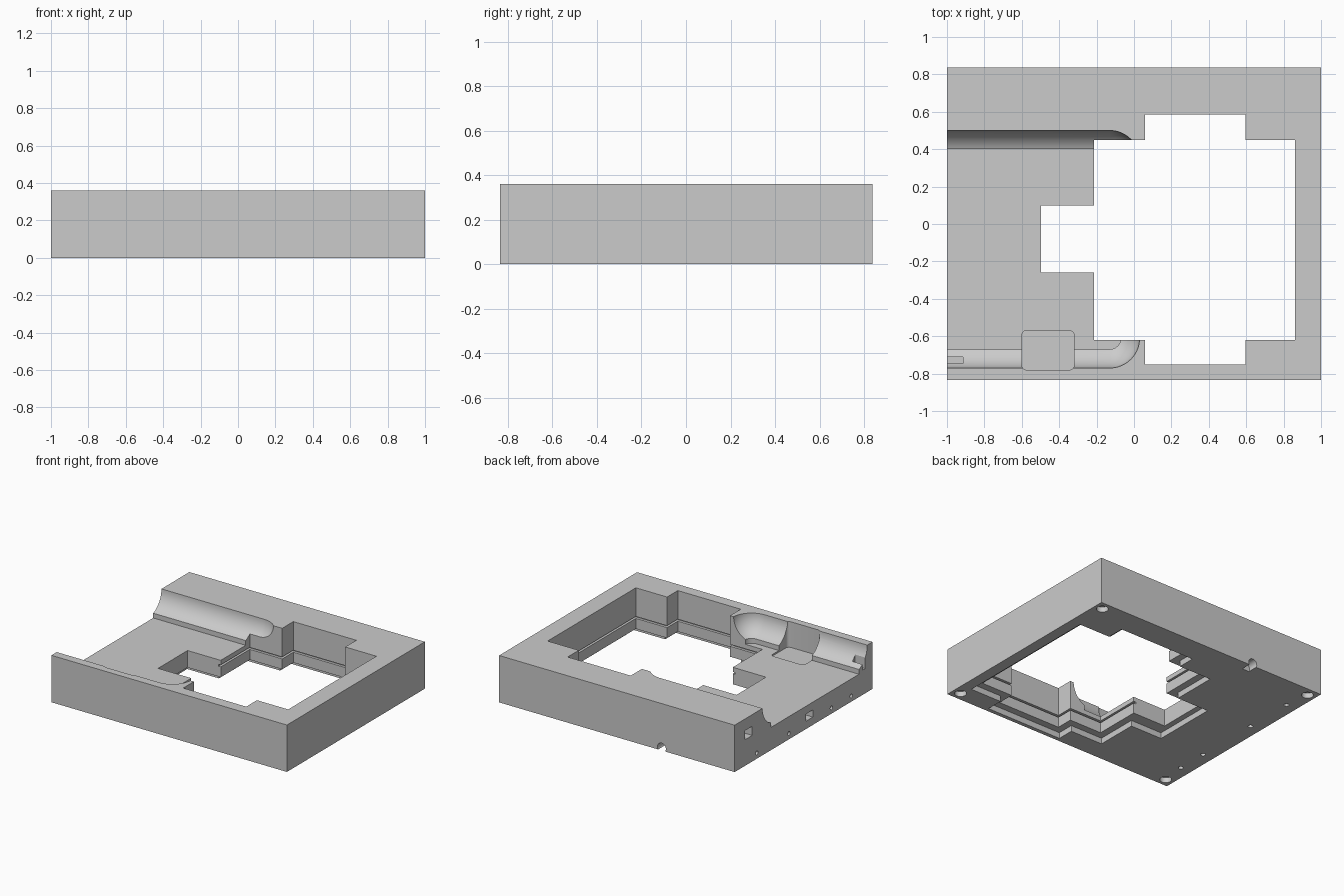
import bpy, bmesh, math
from mathutils import Matrix, Vector

cube = bpy.data.objects.get("Cube")
if cube:
    bpy.data.objects.remove(cube, do_unlink=True)

grey = bpy.data.materials.new("plain_grey")
grey.use_nodes = True
grey.diffuse_color = (0.6, 0.6, 0.6, 1)
grey.node_tree.nodes["Principled BSDF"].inputs["Base Color"].default_value = (0.6, 0.6, 0.6, 1)


def to_object(name, bm):
    bmesh.ops.recalc_face_normals(bm, faces=bm.faces)
    mesh = bpy.data.meshes.new(name)
    bm.to_mesh(mesh)
    bm.free()
    mesh.materials.append(grey)
    obj = bpy.data.objects.new(name, mesh)
    bpy.context.collection.objects.link(obj)
    return obj


def box(name, x, y, z, corner=0):
    """Box from (low, high) ranges, with optional rounded upright edges."""
    bm = bmesh.new()
    bmesh.ops.create_cube(bm, size=1)
    for v in bm.verts:
        v.co = [lo + (c + 0.5) * (hi - lo) for c, (lo, hi) in zip(v.co, (x, y, z))]
    if corner:
        edges = [e for e in bm.edges if abs(e.verts[0].co.z - e.verts[1].co.z) > 0.01]
        bmesh.ops.bevel(bm, geom=edges, offset=corner, segments=5, affect='EDGES', profile=0.5)
    return to_object(name, bm)


def rod(name, centre, radius, length, axis='Z', sides=24):
    bm = bmesh.new()
    turn = {'Z': Matrix(), 'X': Matrix.Rotation(math.pi / 2, 4, 'Y'),
            'Y': Matrix.Rotation(math.pi / 2, 4, 'X')}[axis]
    bmesh.ops.create_cone(bm, cap_ends=True, segments=sides, radius1=radius, radius2=radius,
                          depth=length, matrix=Matrix.Translation(centre) @ turn)
    return to_object(name, bm)


def round_channel(name, y):
    """Round-ended bar along x, turned from half an outline."""
    bm = bmesh.new()
    r, end, steps = 0.16, -0.13, 16
    path = [(-1.1, 0), (-1.1, r)]
    path += [(end + r * math.sin(a), r * math.cos(a))
             for a in (i * math.pi / 2 / steps for i in range(steps + 1))]
    verts = [bm.verts.new((px, y + py, 0.36)) for px, py in path]
    edges = [bm.edges.new(pair) for pair in zip(verts, verts[1:])]
    bmesh.ops.spin(bm, geom=verts + edges, cent=(0, y, 0.36), axis=(1, 0, 0),
                   angle=math.tau, steps=64, use_duplicate=False)
    bmesh.ops.remove_doubles(bm, verts=bm.verts, dist=0.0005)
    return to_object(name, bm)


def cut(body, cutter):
    cutter.hide_render = True
    mod = body.modifiers.new(cutter.name, 'BOOLEAN')
    mod.operation = 'DIFFERENCE'
    mod.solver = 'EXACT'
    mod.object = cutter
    bpy.context.view_layer.objects.active = body
    bpy.ops.object.modifier_apply(modifier=mod.name)
    bpy.data.objects.remove(cutter, do_unlink=True)


def grown(span, margin):
    return (span[0] - margin, span[1] + margin)


# Solid block
body = box("housing_block", (-1, 1), (-0.835, 0.838), (0, 0.36))

# Low shelf with a rounded channel along both sides
cut(body, box("shelf", (-1.1, -0.13), (-0.67, 0.40), (0.175, 0.5)))
for side, y in (("front", -0.61), ("back", 0.34)):
    cut(body, round_channel(side + "_channel", y))
cut(body, rod("channel_core", (-0.13, -0.61, 0.34), 0.06, 0.33))
cut(body, box("connector_notch", (-0.6, -0.32), (-0.78, -0.57), (0.163, 0.5), 0.025))
cut(body, box("end_notch", (-1.1, -0.915), (-0.745, -0.71), (0.19, 0.5)))

# Cross-shaped opening, its thin board slot, and the pocket below
main = ((-0.215, 0.86), (-0.62, 0.45))
arm = ((0.06, 0.595), (-0.75, 0.585))
for name, (x, y) in (("main", main), ("arm", arm)):
    cut(body, box(name + "_opening", x, y, (-0.1, 0.5)))
for name, (x, y) in (("main", main), ("arm", arm)):
    cut(body, box(name + "_slot", grown(x, 0.02), grown(y, 0.02), (0.125, 0.14)))
    cut(body, box(name + "_pocket", grown(x, 0.055), grown(y, 0.055), (-0.1, 0.045)))
cut(body, box("side_opening", (-0.497, -0.1), (-0.26, 0.098), (-0.1, 0.5)))
cut(body, box("side_pocket", (-0.54, -0.1), (-0.35, 0.155), (-0.1, 0.045)))

# Foot recesses in the underside
for x in (-0.935, 0.935):
    for y in (-0.77, 0.77):
        cut(body, rod("foot_recess", (x, y, 0), 0.042, 0.08))

# Small pin holes meeting at the side edge
for y in (-0.575, -0.335, 0.18, 0.57):
    cut(body, rod("pin_hole", (-0.95, y, 0.045), 0.015, 0.12, 'X', 12))
    cut(body, rod("pin_outlet", (-0.91, y, 0.01), 0.018, 0.09, 'Z', 12))

# Side ports and back cable arch
cut(body, box("upper_port", (-1.1, -0.88), (0.625, 0.71), (0.2, 0.27)))
cut(body, box("lower_port", (-1.1, -0.88), (-0.11, -0.025), (0.06, 0.115)))
cut(body, rod("cable_arch", (-0.38, 0.82, 0.02), 0.036, 0.12, 'Y'))

bpy.ops.object.select_all(action='DESELECT')
body.select_set(True)
bpy.context.view_layer.objects.active = body
bpy.ops.object.shade_smooth_by_angle(angle=math.radians(25))
